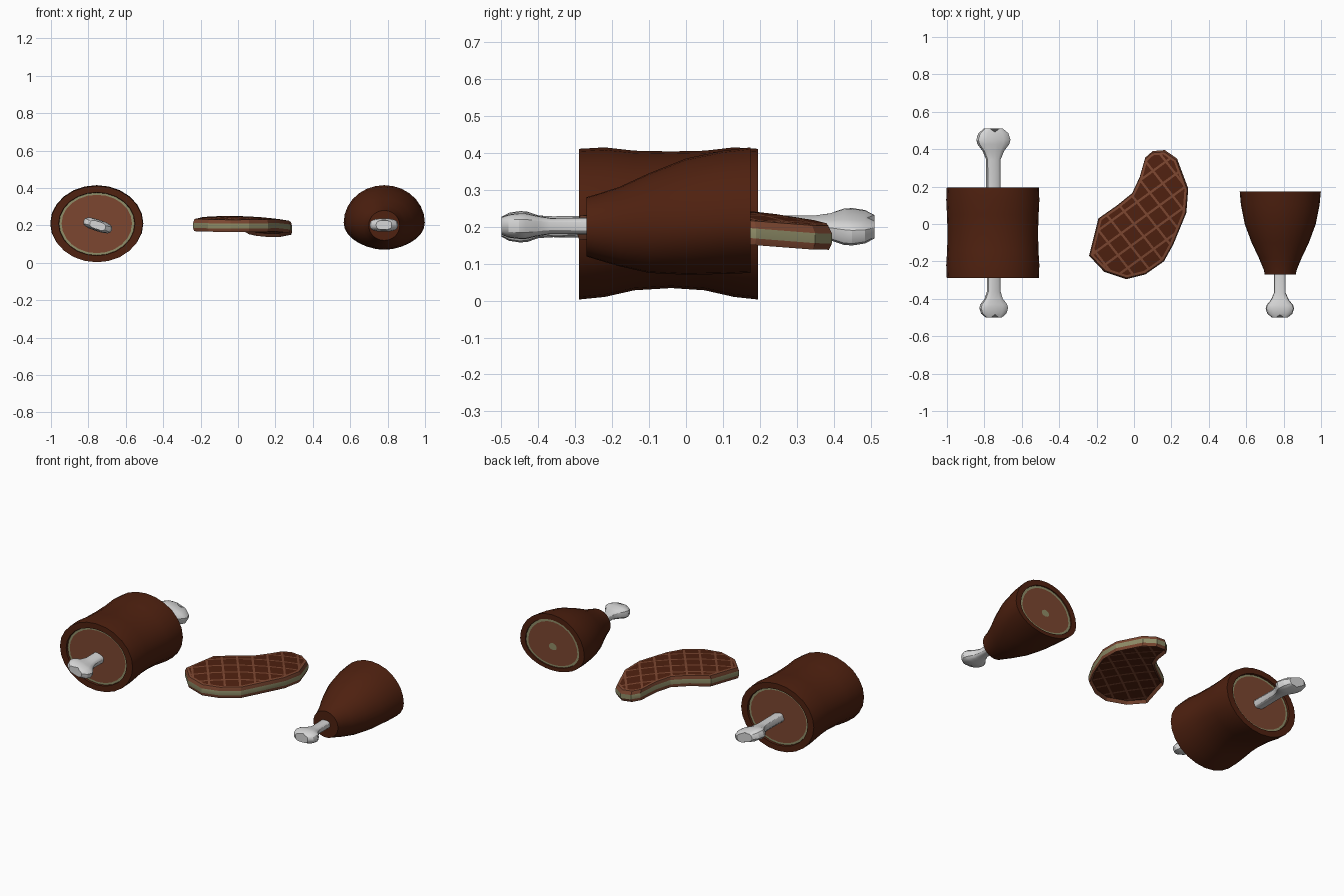
import bpy, bmesh, math
from mathutils import Vector, Matrix

cube = bpy.data.objects.get("Cube")
if cube:
    bpy.data.objects.remove(cube, do_unlink=True)


def material(name, rgb):
    m = bpy.data.materials.new(name)
    m.diffuse_color = (*rgb, 1)
    m.use_nodes = True
    bsdf = m.node_tree.nodes["Principled BSDF"]
    bsdf.inputs["Base Color"].default_value = (*rgb, 1)
    bsdf.inputs["Roughness"].default_value = 0.8
    return m


SEAR, FLESH, FAT, BONE = range(4)
MATS = [
    material("seared brown", (0.078, 0.015, 0.005)),
    material("flesh brown", (0.2, 0.062, 0.03)),
    material("fat olive", (0.28, 0.27, 0.14)),
    material("bone white", (0.68, 0.68, 0.68)),
]


def finish(bm, name, angle=35):
    bmesh.ops.recalc_face_normals(bm, faces=bm.faces[:])
    mesh = bpy.data.meshes.new(name)
    bm.to_mesh(mesh)
    bm.free()
    for m in MATS:
        mesh.materials.append(m)
    ob = bpy.data.objects.new(name, mesh)
    bpy.context.scene.collection.objects.link(ob)
    bpy.ops.object.select_all(action='DESELECT')
    ob.select_set(True)
    bpy.context.view_layer.objects.active = ob
    bpy.ops.object.shade_smooth_by_angle(angle=math.radians(angle))
    return ob


def loft(rings, sides, cap_mats, power=1.0):
    """Skin rings (y, half width, bottom z, middle z, top z, band material) along y."""
    bm = bmesh.new()
    loops = []
    for y, rx, low, mid, top, _ in rings:
        loop = []
        for i in range(sides):
            a = math.tau * i / sides
            c, s = math.cos(a), math.sin(a)
            c = math.copysign(abs(c) ** power, c)
            s = math.copysign(abs(s) ** power, s)
            rz = top - mid if s > 0 else mid - low
            loop.append(bm.verts.new((rx * c, y, mid + rz * s)))
        loops.append(loop)
    for k in range(1, len(loops)):
        a, b = loops[k - 1], loops[k]
        for i in range(sides):
            j = (i + 1) % sides
            bm.faces.new((a[i], a[j], b[j], b[i])).material_index = rings[k][5]
    for loop, mat in zip((loops[0], loops[-1]), cap_mats):
        bm.faces.new(loop).material_index = mat
    return bm


def shrink(ring, factor, dy, mat):
    """Scaled copy of a ring, used to build the cut faces."""
    y, rx, low, mid, top, _ = ring
    return (y + dy, rx * factor, mid + (low - mid) * factor, mid,
            mid + (top - mid) * factor, mat)


# Round joint: waisted barrel with a recessed cut face at each end
barrel = [(y, rx, low, 0.21, top, SEAR) for y, rx, low, top in (
    (-0.29, 0.246, 0.003, 0.411), (-0.22, 0.249, 0.01, 0.415),
    (-0.14, 0.244, 0.028, 0.406), (-0.04, 0.242, 0.034, 0.404),
    (0.05, 0.245, 0.028, 0.406), (0.13, 0.249, 0.01, 0.415),
    (0.195, 0.246, 0.003, 0.411))]


def cut_face(ring, inward):
    return [shrink(ring, 0.83, 0, SEAR), shrink(ring, 0.82, inward, SEAR),
            shrink(ring, 0.765, inward, FAT)]


front, back = cut_face(barrel[0], 0.012), cut_face(barrel[-1], -0.012)
# band materials belong to the later ring, so the front end is shifted by one
front_rings = [(*front[2][:5], FLESH), (*front[1][:5], FAT), (*front[0][:5], SEAR)]
joint = finish(loft(front_rings + barrel + back, 24, (FLESH, FLESH)), "round_joint")
joint.location.x = -0.755

# Ham: tapering body with a sliced back face and a marrow spot
ham = [(y, rx, low, mid, top, SEAR) for y, rx, low, mid, top in (
    (-0.27, 0.083, 0.12, 0.2, 0.28), (-0.245, 0.088, 0.112, 0.2, 0.287),
    (-0.18, 0.115, 0.093, 0.2, 0.308), (-0.1, 0.153, 0.075, 0.205, 0.345),
    (0, 0.19, 0.07, 0.21, 0.385), (0.1, 0.21, 0.072, 0.215, 0.406),
    (0.175, 0.217, 0.075, 0.215, 0.415))]
end = ham[-1]
ham += [shrink(end, 0.84, 0, SEAR), shrink(end, 0.835, -0.006, SEAR),
        shrink(end, 0.765, -0.006, FAT), shrink(end, 0.12, -0.006, FLESH)]
ham_body = finish(loft(ham, 28, (SEAR, FAT)), "ham_body")
ham_body.location.x = 0.782


# Bones: shaft flaring into a flattened, notched knob
def bone(name, x, z, start, tip, width, height, shaft, tilt):
    knob = width * 1.75
    sign = 1 if tip > start else -1
    length = abs(tip - start)
    stations = [(0, shaft, shaft * 0.75), (length - knob, shaft, shaft * 0.7)]
    for t, w, h in ((0.72, 0.62, 0.8), (0.5, 0.93, 1), (0.36, 1, 1),
                    (0.15, 0.88, 0.9), (0, 0.55, 0.7)):
        stations.append((length - knob * t, width * w, height * h))
    rings = [(start + sign * d, w, -h, 0, h, BONE) for d, w, h in stations]
    bm = loft(rings, 16, (BONE, BONE), 0.7)
    for v in bm.verts:
        if abs(v.co.y - tip) < 0.001 and abs(v.co.x) < width * 0.2:
            v.co.y -= sign * width * 0.2
    ob = finish(bm, name, 30)
    ob.location = (x, 0, z)
    ob.rotation_euler.y = math.radians(tilt)
    return ob


bone("joint_front_bone", -0.75, 0.2, -0.25, -0.5, 0.08, 0.031, 0.036, 18)
bone("joint_back_bone", -0.752, 0.2, 0.15, 0.51, 0.095, 0.037, 0.038, 18)
bone("ham_bone", 0.78, 0.202, -0.24, -0.5, 0.076, 0.035, 0.031, 0)

# Steak: kidney outline stacked in flesh, fat and flesh layers
outline = [(-0.24, -0.17), (-0.19, 0.03), (-0.09, 0.1), (-0.01, 0.165), (0.03, 0.25),
           (0.06, 0.355), (0.1, 0.39), (0.165, 0.395), (0.23, 0.35), (0.29, 0.19),
           (0.28, 0.06), (0.21, -0.11), (0.16, -0.2), (0.06, -0.27), (-0.04, -0.295),
           (-0.16, -0.255)]
bm = bmesh.new()
loops = []
for z, s in ((0.185, 0.98), (0.204, 1), (0.231, 1), (0.25, 0.975)):
    loops.append([bm.verts.new((0.03 + (x - 0.03) * s, y * s, z)) for x, y in outline])
for k, mat in enumerate((FLESH, FAT, FLESH)):
    a, b = loops[k], loops[k + 1]
    for i in range(len(outline)):
        j = (i + 1) % len(outline)
        bm.faces.new((a[i], a[j], b[j], b[i])).material_index = mat
bottom, top = bm.faces.new(loops[0]), bm.faces.new(loops[-1])
bmesh.ops.recalc_face_normals(bm, faces=bm.faces[:])
for face, depth in ((top, 0), (bottom, -0.015)):
    face.material_index = FLESH
    bmesh.ops.inset_region(bm, faces=[face], thickness=0.014, depth=depth)
    face.material_index = SEAR

# Grill pattern: cut crossing strips into both seared panels
SPACING, HALF = 0.085, 0.006
families = [Vector((-math.sin(a), math.cos(a), 0))
            for a in (math.radians(36), math.radians(-52))]
for n in families:
    for k in range(-6, 7):
        for edge in (-HALF, HALF):
            faces = [f for f in bm.faces if f.material_index == SEAR]
            edges = {e for f in faces for e in f.edges}
            verts = {v for f in faces for v in f.verts}
            bmesh.ops.bisect_plane(bm, geom=[*faces, *edges, *verts], dist=0.00001,
                                   plane_co=n * (k * SPACING + edge), plane_no=n)
for f in bm.faces:
    if f.material_index == SEAR:
        c = f.calc_center_median()
        for n in families:
            d = c.dot(n) / SPACING
            if abs(d - round(d)) * SPACING < HALF:
                f.material_index = FLESH

# Gentle dome and slight lean over the whole slice
for v in bm.verts:
    v.co.z -= 0.25 * (v.co.x ** 2 + v.co.y ** 2) + 0.02 * v.co.x
finish(bm, "steak", 20)
